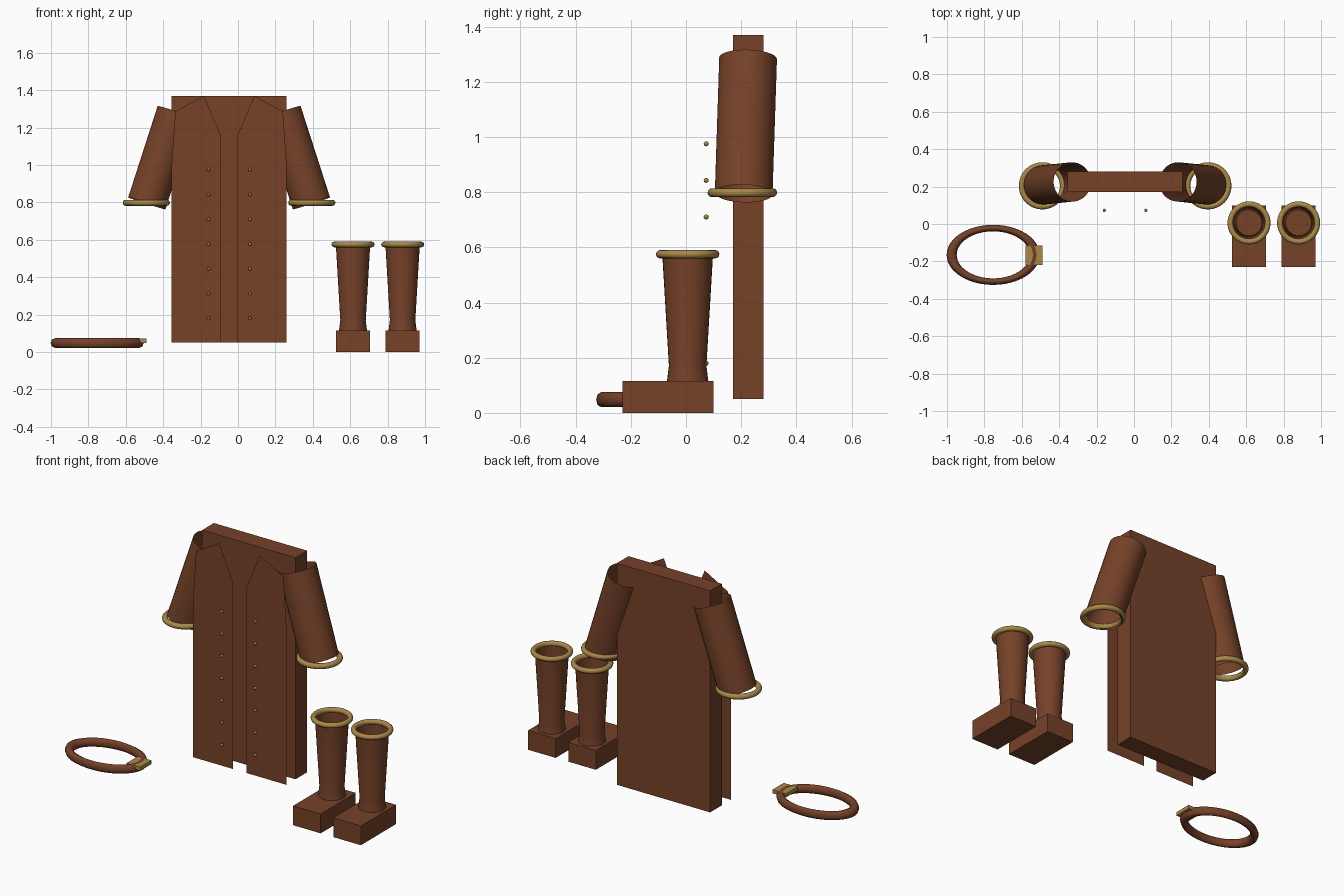
import bpy, bmesh, math
from mathutils import Vector

if "Cube" in bpy.data.objects:
    bpy.data.objects.remove(bpy.data.objects["Cube"])

CX = -0.0475  # mirror line of the coat


def material(name, rgb):
    m = bpy.data.materials.new(name)
    m.diffuse_color = (*rgb, 1)
    m.use_nodes = True
    m.node_tree.nodes["Principled BSDF"].inputs["Base Color"].default_value = m.diffuse_color
    return m


LEATHER = material("brown leather", (0.18, 0.054, 0.022))
BRASS = material("brass", (0.40, 0.25, 0.065))


def finish(ob, name, mat, smooth=False):
    ob.name = name
    ob.data.materials.append(mat)
    if smooth:
        bpy.ops.object.shade_smooth_by_angle(angle=math.radians(50))
    return ob


def box(name, lo, hi, mat):
    lo, hi = Vector(lo), Vector(hi)
    bpy.ops.mesh.primitive_cube_add(size=1, location=(lo + hi) / 2)
    ob = bpy.context.object
    ob.scale = hi - lo
    return finish(ob, name, mat)


def ring(name, loc, major, minor, mat, sides=12, scale_y=1):
    bpy.ops.mesh.primitive_torus_add(location=loc, major_radius=major, minor_radius=minor,
                                     major_segments=48, minor_segments=sides)
    bpy.context.object.scale.y = scale_y
    return finish(bpy.context.object, name, mat, True)


def tube(name, profile, loc, axis, mat, segs=32):
    """Open tube from (radius, distance along axis) pairs."""
    bm = bmesh.new()
    loops = []
    for r, h in profile:
        loops.append([bm.verts.new((r * math.cos(2 * math.pi * i / segs),
                                    r * math.sin(2 * math.pi * i / segs), h))
                      for i in range(segs)])
    for a, b in zip(loops, loops[1:]):
        for i in range(segs):
            j = (i + 1) % segs
            bm.faces.new((a[i], a[j], b[j], b[i]))
    me = bpy.data.meshes.new(name)
    bm.to_mesh(me)
    bm.free()
    ob = bpy.data.objects.new(name, me)
    bpy.context.collection.objects.link(ob)
    ob.location = loc
    ob.rotation_euler = Vector(axis).to_track_quat('Z', 'Y').to_euler()
    bpy.ops.object.select_all(action='DESELECT')
    ob.select_set(True)
    bpy.context.view_layer.objects.active = ob
    return finish(ob, name, mat, True)


# Coat back
box("coat_back", (-0.355, 0.17, 0.05), (0.26, 0.28, 1.37), LEATHER)

# Thin front panel outline, as distance from the coat's middle and height
PANEL = [(0.045, 0.05), (0.3075, 0.05), (0.3075, 1.0), (0.288, 1.285),
         (0.135, 1.37), (0.045, 1.16)]

for side, label in ((-1, "left"), (1, "right")):
    # Front panel
    pts = [(CX + side * x, 0.084, z) for x, z in PANEL]
    if side < 0:
        pts.reverse()
    me = bpy.data.meshes.new("front_panel")
    me.from_pydata(pts, [], [range(len(pts))])
    panel = bpy.data.objects.new("front_panel", me)
    bpy.context.collection.objects.link(panel)
    finish(panel, label + "_front_panel", LEATHER)

    # Buttons
    for i in range(7):
        bpy.ops.mesh.primitive_uv_sphere_add(
            segments=10, ring_count=6, radius=0.009,
            location=(CX + side * 0.111, 0.073, 0.18 + 0.1325 * i))
        finish(bpy.context.object, f"{label}_button_{i + 1}", BRASS, True)

    # Sleeve and cuff
    low = Vector((CX + side * 0.44, 0.209, 0.795))
    high = Vector((CX + side * 0.2825, 0.225, 1.284))
    tube(label + "_sleeve", [(0.105, 0), (0.105, (high - low).length)],
         low, high - low, LEATHER)
    ring(label + "_cuff", (CX + side * 0.4425, 0.204, 0.798), 0.11, 0.016, BRASS)

# Boots
for x, label in ((0.615, "left"), (0.88, "right")):
    box(label + "_boot_foot", (x - 0.091, -0.23, 0), (x + 0.091, 0.1, 0.115), LEATHER)
    tube(label + "_boot_shaft", [(0.075, 0.114), (0.068, 0.17), (0.092, 0.575)],
         (x, 0.006, 0), (0, 0, 1), LEATHER)
    ring(label + "_boot_rim", (x, 0.006, 0.575), 0.1, 0.015, BRASS)

# Belt and buckle
ring("belt", (-0.753, -0.165, 0.048), 0.222, 0.027, LEATHER, sides=8, scale_y=0.645)
box("belt_buckle", (-0.58, -0.22, 0.049), (-0.49, -0.115, 0.071), BRASS)
